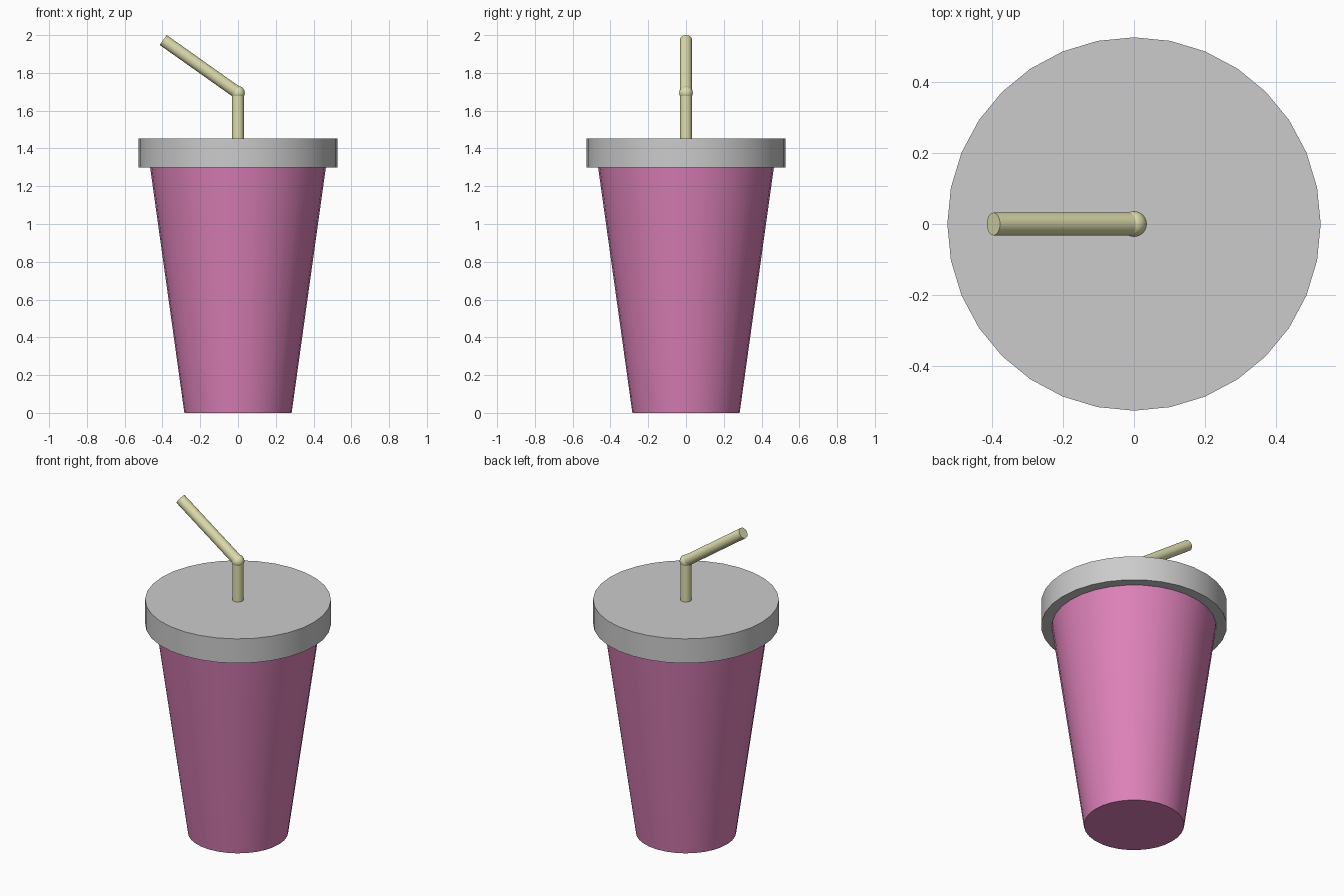
import bpy
import math
from mathutils import Vector

if "Cube" in bpy.data.objects:
    bpy.data.objects.remove(bpy.data.objects["Cube"])


def paint(name, color):
    mat = bpy.data.materials.new(name)
    mat.diffuse_color = color
    mat.use_nodes = True
    mat.node_tree.nodes["Principled BSDF"].inputs["Base Color"].default_value = mat.diffuse_color
    return mat


def finish(name, mat=None):
    obj = bpy.context.object
    obj.name = name
    if mat:
        obj.data.materials.append(mat)
    bpy.ops.object.shade_smooth_by_angle(angle=math.radians(40))
    return obj


def tapered_tube(name, start, end, r_start, r_end, mat=None, sides=32):
    start, end = Vector(start), Vector(end)
    axis = end - start
    bpy.ops.mesh.primitive_cone_add(
        vertices=sides, radius1=r_start, radius2=r_end, depth=axis.length,
        location=(start + end) / 2,
        rotation=axis.to_track_quat('Z', 'Y').to_euler())
    return finish(name, mat)


pink = paint("pink_cup", (0.72, 0.22, 0.48, 1))
cream = paint("cream_straw", (0.74, 0.73, 0.42, 1))

# Tapered cup, and flat lid with an overhanging rim
tapered_tube("cup", (0, 0, 0), (0, 0, 1.305), 0.284, 0.466, pink)
tapered_tube("lid", (0, 0, 1.30), (0, 0, 1.452), 0.526, 0.526)

# Bent straw: upright piece, ball joint, tilted mouthpiece
bend = (0, 0, 1.694)
straw_r = 0.032
tapered_tube("straw_lower", (0, 0, 1.30), bend, straw_r, straw_r, cream)
tapered_tube("straw_upper", bend, (-0.396, 0, 1.974), straw_r, straw_r, cream)
bpy.ops.mesh.primitive_uv_sphere_add(segments=32, ring_count=16,
                                     radius=0.036, location=bend)
finish("straw_joint", cream)
